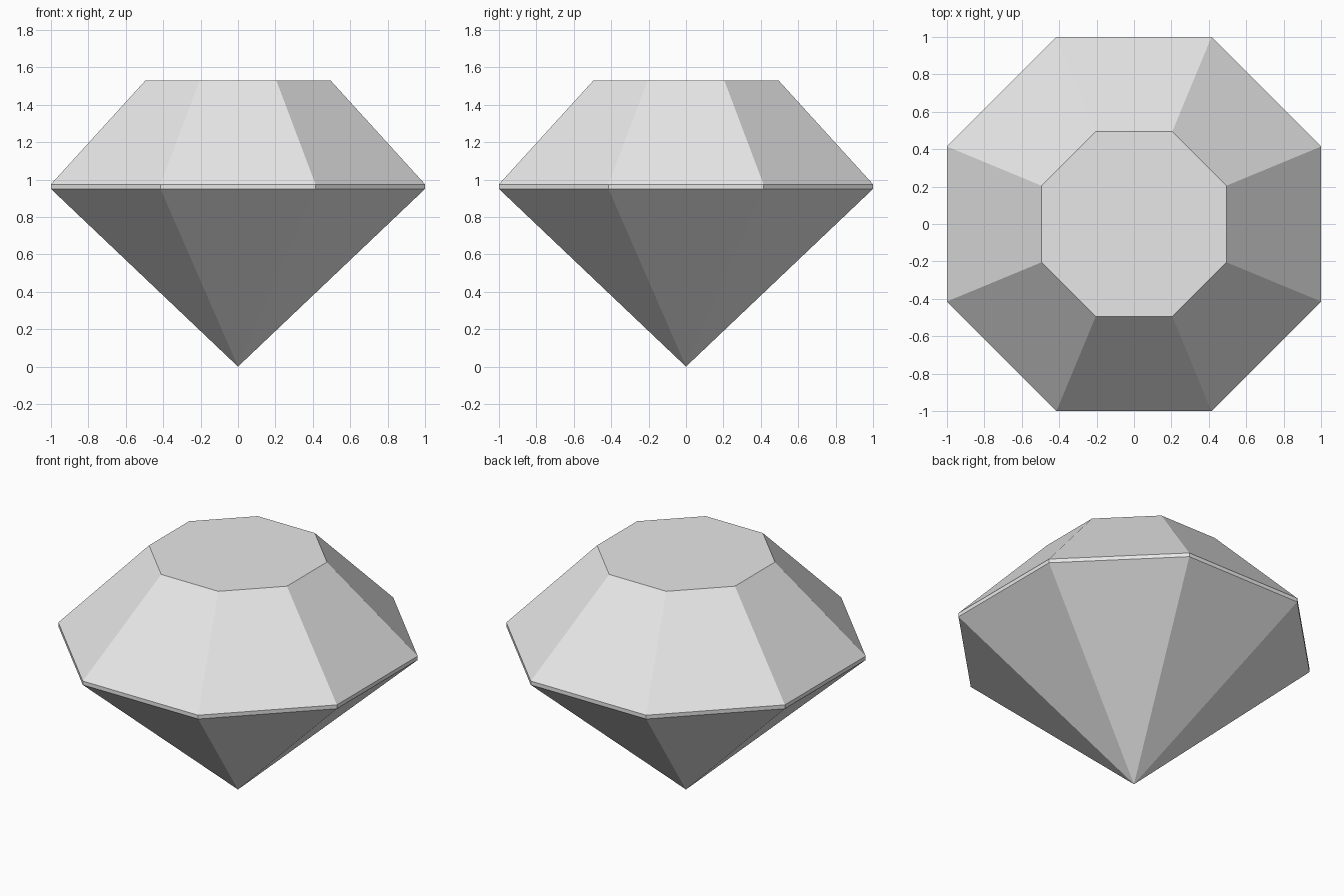
import bpy
import bmesh
from math import cos, sin, pi

cube = bpy.data.objects.get("Cube")
if cube:
    bpy.data.objects.remove(cube, do_unlink=True)

SIDES = 8

# Single pale grey for the whole stone
grey = bpy.data.materials.new("pale_grey")
grey.use_nodes = True
colour = (0.8, 0.8, 0.8, 1)
grey.diffuse_color = colour
grey.node_tree.nodes["Principled BSDF"].inputs["Base Color"].default_value = colour


def ring(bm, half_width, z):
    """Octagon with flat sides facing the axes, half_width from centre to side."""
    radius = half_width / cos(pi / SIDES)
    angles = [(i + 0.5) * 2 * pi / SIDES for i in range(SIDES)]
    return [bm.verts.new((radius * cos(a), radius * sin(a), z)) for a in angles]


def bridge(bm, low, high):
    for i in range(SIDES):
        j = (i + 1) % SIDES
        bm.faces.new((low[i], low[j], high[j], high[i]))


bm = bmesh.new()

# Outline rings: girdle bottom, girdle top, table edge
girdle_low = ring(bm, 1.0, 0.95)
girdle_high = ring(bm, 1.0, 0.975)
table = ring(bm, 0.495, 1.53)

# Pavilion: facets meeting in the bottom point
tip = bm.verts.new((0, 0, 0))
for i in range(SIDES):
    bm.faces.new((tip, girdle_low[(i + 1) % SIDES], girdle_low[i]))

# Girdle band, crown facets and flat table
bridge(bm, girdle_low, girdle_high)
bridge(bm, girdle_high, table)
bm.faces.new(table)

bmesh.ops.recalc_face_normals(bm, faces=bm.faces)
mesh = bpy.data.meshes.new("cut_gem")
bm.to_mesh(mesh)
bm.free()
mesh.materials.append(grey)
gem = bpy.data.objects.new("cut_gem", mesh)
bpy.context.collection.objects.link(gem)
